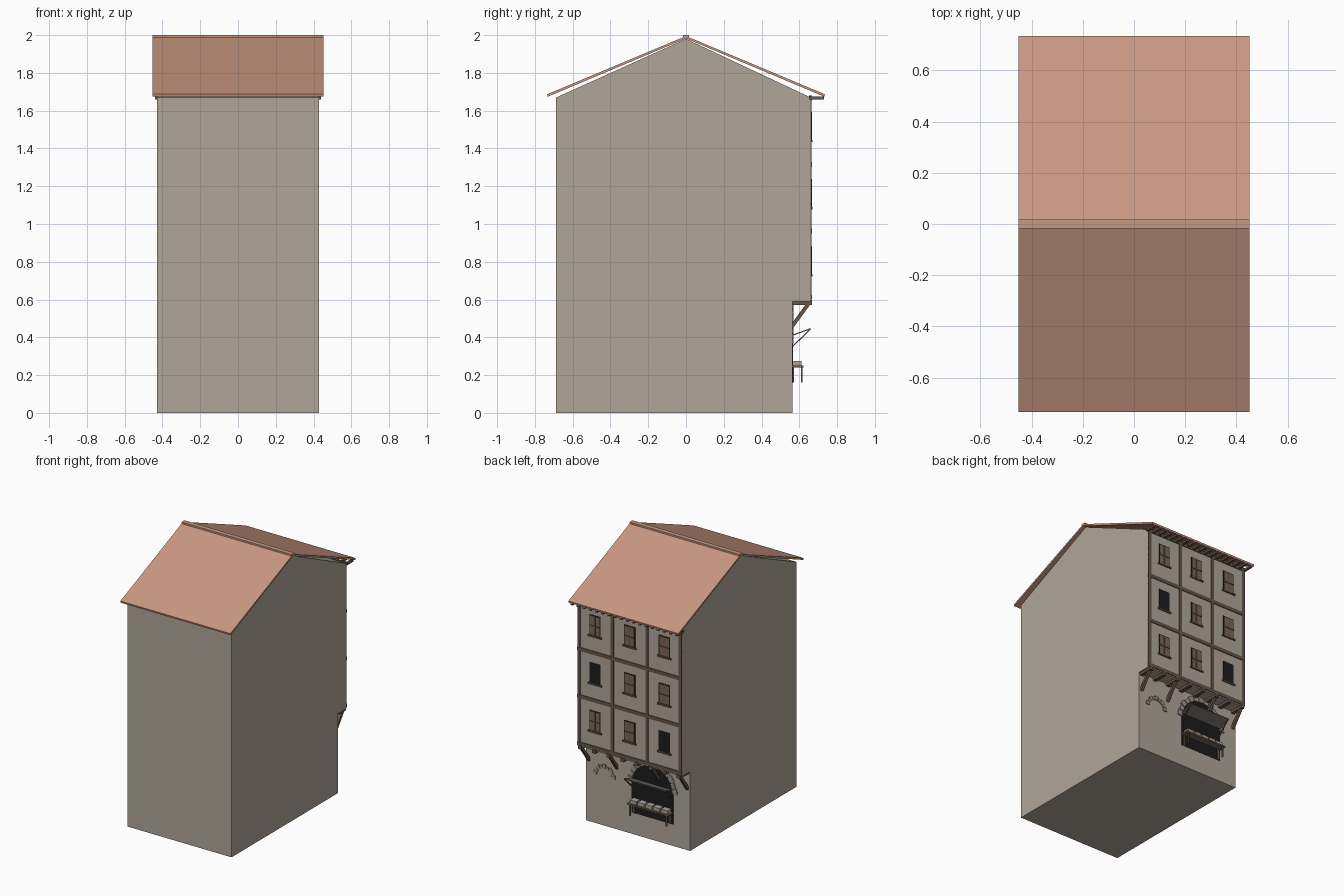
import bpy, bmesh, math
from mathutils import Vector

if "Cube" in bpy.data.objects:
    bpy.data.objects.remove(bpy.data.objects["Cube"])


def material(name, rgb):
    m = bpy.data.materials.new(name)
    m.diffuse_color = (*rgb, 1)
    m.use_nodes = True
    m.node_tree.nodes["Principled BSDF"].inputs["Base Color"].default_value = m.diffuse_color
    return m


WALL = material("plaster", (0.44, 0.38, 0.315))
ROOF = material("roof_tile", (0.58, 0.31, 0.22))
TIMBER = material("dark_timber", (0.14, 0.092, 0.066))
SHUTTER = material("shutter_wood", (0.19, 0.135, 0.10))
DARK = material("dark_opening", (0.012, 0.012, 0.012))
STONE = material("arch_stone", (0.33, 0.29, 0.245))
CLOTH = material("awning_board", (0.20, 0.175, 0.15))
GOODS = material("goods", (0.42, 0.37, 0.31))


def finish(bm, name, mat):
    bmesh.ops.recalc_face_normals(bm, faces=bm.faces)
    mesh = bpy.data.meshes.new(name)
    bm.to_mesh(mesh)
    bm.free()
    mesh.materials.append(mat)
    ob = bpy.data.objects.new(name, mesh)
    bpy.context.collection.objects.link(ob)
    return ob


def add_prism(bm, pts, axis, lo, hi):
    """Extrude a profile along x (points are y,z) or along y (points are x,z)."""
    def place(p, d):
        return (d, p[0], p[1]) if axis == "x" else (p[0], d, p[1])
    face = bm.faces.new([bm.verts.new(place(p, lo)) for p in pts])
    ext = bmesh.ops.extrude_face_region(bm, geom=[face])
    move = Vector((hi - lo, 0, 0)) if axis == "x" else Vector((0, hi - lo, 0))
    bmesh.ops.translate(bm, vec=move,
                        verts=[g for g in ext["geom"] if isinstance(g, bmesh.types.BMVert)])


def prisms(name, items, axis, mat):
    bm = bmesh.new()
    for pts, lo, hi in items:
        add_prism(bm, pts, axis, lo, hi)
    return finish(bm, name, mat)


def boxes(name, items, mat):
    """Items are (x0, x1, y0, y1, z0, z1)."""
    return prisms(name, [([(y0, z0), (y1, z0), (y1, z1), (y0, z1)], x0, x1)
                         for x0, x1, y0, y1, z0, z1 in items], "x", mat)


def bar(p, q, t):
    """Profile of a straight bar of thickness t from p to q."""
    a, b = Vector(p), Vector(q)
    d = (b - a).normalized() * t / 2
    n = Vector((-d.y, d.x))
    return [tuple(v) for v in (a + n, b + n, b - n, a - n)]


W = 0.428          # half width of the house
LOW, UP = 0.563, 0.66   # street wall, overhanging upper wall

# House body with overhanging upper floors and gables
prisms("house_body", [([(-0.687, 0), (LOW, 0), (LOW, 0.59), (UP, 0.59), (UP, 1.67),
                        (0, 1.98), (-0.687, 1.67)], -W, W)], "x", WALL)

# Roof slopes and ridge cap
for side, name in ((-1, "roof_front_slope"), (1, "roof_back_slope")):
    prisms(name, [([(0, 1.982), (0, 1.995), (side * 0.735, 1.687),
                    (side * 0.732, 1.674)], -0.452, 0.452)], "x", ROOF)
boxes("ridge_cap", [(-0.452, 0.452, -0.017, 0.017, 1.982, 2.0)], ROOF)

# Rafter tails under the street eave
boxes("rafter_tails", [(x - 0.009, x + 0.009, UP - 0.01, 0.73, 1.66, 1.675)
                       for x in (-0.43 + i * 0.86 / 17 for i in range(18))], TIMBER)

# Timber grid on the upper wall
cols = (-0.416, -0.143, 0.143, 0.416)
floors = [0.612 + i * 0.3515 for i in range(4)]
boxes("timber_posts", [(x - 0.012, x + 0.012, UP - 0.01, UP + 0.005, 0.6, 1.67)
                       for x in cols], TIMBER)
boxes("timber_rails", [(-W, W, UP - 0.01, UP + 0.006, z - 0.013, z + 0.013)
                       for z in floors], TIMBER)

# Windows: dark opening, shutters with a cross bar, sill; two stand open
for r in range(3):
    for c, x in enumerate((-0.285, 0, 0.285)):
        z = 0.735 + r * 0.355
        tag = f"{r + 1}_{c + 1}"
        boxes("window_opening_" + tag,
              [(x - 0.046, x + 0.046, UP - 0.01, UP + 0.002, z, z + 0.15)], DARK)
        boxes("window_sill_" + tag,
              [(x - 0.056, x + 0.056, UP - 0.01, UP + 0.01, z - 0.012, z)], TIMBER)
        if (r, c) in ((0, 0), (1, 2)):
            continue
        boxes("window_shutters_" + tag,
              [(x + s * 0.021 - 0.018, x + s * 0.021 + 0.018, UP - 0.01, UP + 0.004,
                z + 0.003, z + 0.143) for s in (-1, 1)], SHUTTER)
        boxes("window_cross_" + tag,
              [(x - 0.004, x + 0.004, UP - 0.01, UP + 0.006, z, z + 0.147),
               (x - 0.042, x + 0.042, UP - 0.01, UP + 0.008, z + 0.064, z + 0.073)], TIMBER)

# Joists and slanted brackets under the overhang
joists = [-0.405 + i * 0.81 / 7 for i in range(8)]
boxes("jetty_joists", [(x - 0.014, x + 0.014, LOW - 0.01, UP + 0.008, 0.572, 0.598)
                       for x in joists], TIMBER)
prisms("jetty_brackets", [(bar((LOW - 0.004, 0.455), (UP - 0.01, 0.58), 0.02),
                           joists[i] - 0.01, joists[i] + 0.01)
                          for i in (0, 2, 5, 7)], "x", TIMBER)

# Shop opening with a round head
SX, SZ, SR = -0.12, 0.385, 0.17
head = [(SX + SR * math.cos(math.pi * i / 16), SZ + SR * math.sin(math.pi * i / 16))
        for i in range(17)]
prisms("shop_opening", [([(SX - SR, 0.16), (SX + SR, 0.16)] + head,
                         LOW - 0.01, LOW + 0.003)], "y", DARK)


# Arch stones, alternately long and short
def arch(name, cx, cz, r_in, r_out, count):
    items = []
    for i in range(count):
        a0 = math.pi * (i + 0.06) / count
        a1 = math.pi * (i + 0.94) / count
        ro = r_out if i % 2 == 0 else r_out - 0.008
        pts = [(cx + r * math.cos(a), cz + r * math.sin(a))
               for r, a in ((r_in, a0), (ro, a0), (ro, a1), (r_in, a1))]
        items.append((pts, LOW - 0.01, LOW + 0.007))
    prisms(name, items, "y", STONE)


arch("shop_arch_stones", SX, SZ, 0.168, 0.205, 13)
arch("small_arch_stones", 0.275, 0.365, 0.062, 0.092, 9)

# Raised shop board with slanted stays
prisms("shop_awning", [(bar((LOW - 0.003, 0.41), (UP, 0.446), 0.006),
                        SX - 0.17, SX + 0.17)], "x", CLOTH)
prisms("awning_stays", [(bar((LOW - 0.003, 0.348), (UP, 0.444), 0.006),
                         SX + s * 0.163 - 0.004, SX + s * 0.163 + 0.004)
                        for s in (-1, 1)], "x", TIMBER)

# Shop counter on legs, with goods
boxes("counter_top", [(SX - 0.17, SX + 0.17, LOW - 0.005, 0.622, 0.24, 0.25)], SHUTTER)
boxes("counter_legs", [(SX + s * 0.15 - 0.006, SX + s * 0.15 + 0.006, y, y + 0.008, 0.16, 0.242)
                       for s in (-1, 1) for y in (LOW, 0.61)], TIMBER)
boxes("counter_goods", [(SX - 0.155 + i * 0.064, SX - 0.155 + i * 0.064 + 0.052,
                         LOW + 0.006, 0.612, 0.25, 0.275) for i in range(5)], GOODS)
